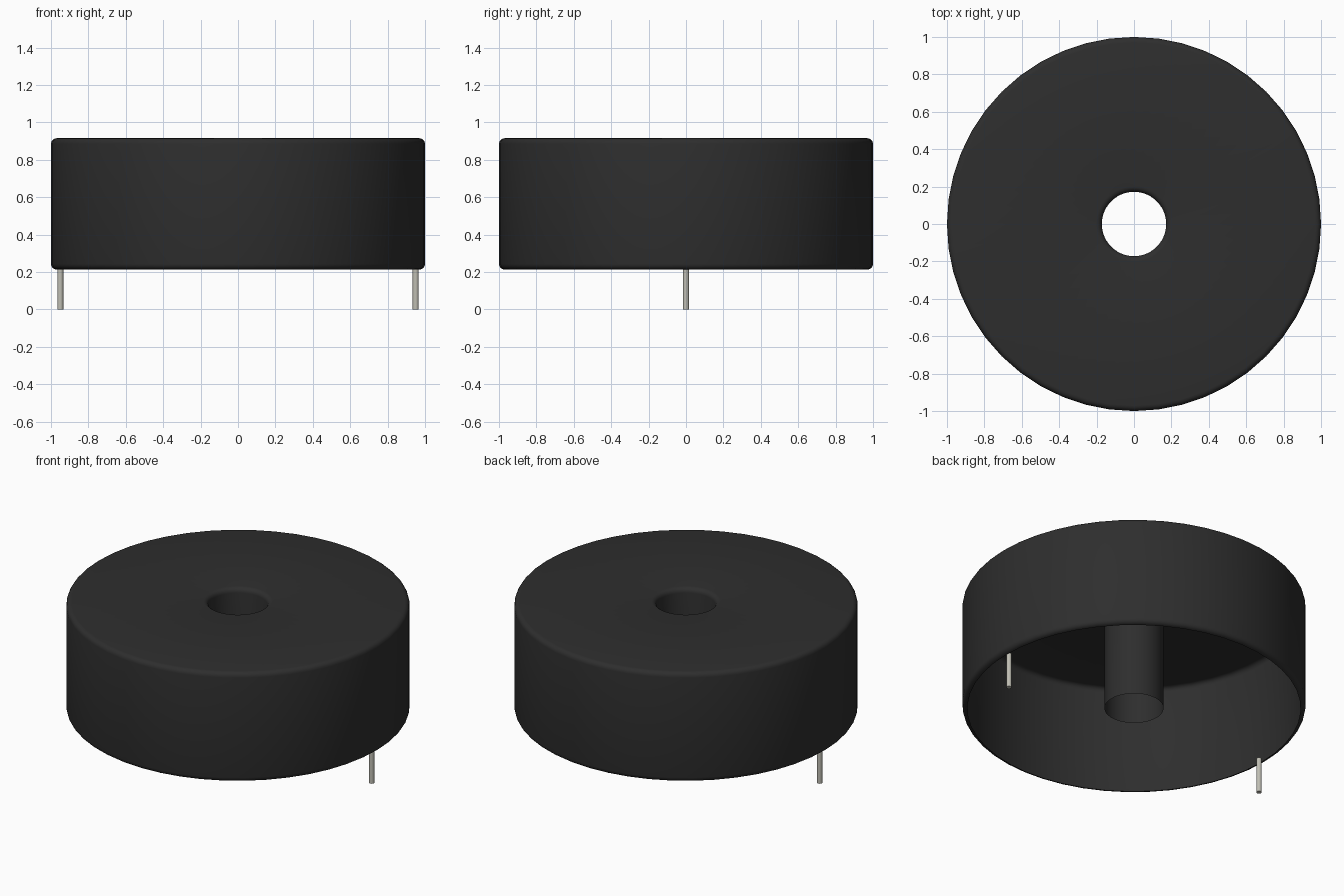
import bpy, bmesh, math

default = bpy.data.objects.get("Cube")
if default:
    bpy.data.objects.remove(default, do_unlink=True)


def make_material(name, rgb):
    mat = bpy.data.materials.new(name)
    mat.use_nodes = True
    color = (*rgb, 1.0)
    mat.diffuse_color = color
    mat.node_tree.nodes["Principled BSDF"].inputs["Base Color"].default_value = color
    return mat


def add_lathe(name, profile, segments, mat, location=(0, 0, 0)):
    """Turn an (r, z) profile around z; r = 0 closes to a point."""
    bm = bmesh.new()
    rings = []
    for r, z in profile:
        if r == 0:
            rings.append([bm.verts.new((0, 0, z))] * segments)
            continue
        angles = [math.tau * k / segments for k in range(segments)]
        rings.append([bm.verts.new((r * math.cos(a), r * math.sin(a), z)) for a in angles])
    for low, high in zip(rings, rings[1:]):
        for k in range(segments):
            n = (k + 1) % segments
            corners = dict.fromkeys((low[k], high[k], high[n], low[n]))
            bm.faces.new(list(corners))
    mesh = bpy.data.meshes.new(name)
    bm.to_mesh(mesh)
    bm.free()
    obj = bpy.data.objects.new(name, mesh)
    obj.location = location
    mesh.materials.append(mat)
    bpy.context.collection.objects.link(obj)
    bpy.ops.object.select_all(action="DESELECT")
    obj.select_set(True)
    bpy.context.view_layer.objects.active = obj
    bpy.ops.object.shade_smooth_by_angle(angle=math.radians(35))
    return obj


def fillet(cx, cz, radius, start, end, steps=4):
    """Points of a rounded corner, angles in degrees."""
    points = []
    for k in range(steps + 1):
        a = math.radians(start + (end - start) * k / steps)
        points.append((cx + radius * math.cos(a), cz + radius * math.sin(a)))
    return points


black = make_material("black plastic", (0.027, 0.027, 0.027))
metal = make_material("pin metal", (0.52, 0.51, 0.45))

BOTTOM, TOP = 0.213, 0.915
HOLE, EDGE = 0.172, 0.03

# Hollow case, open below: centre tube, top face, outer wall and rolled rim
profile = [(HOLE, BOTTOM)]
profile += fillet(HOLE + EDGE, TOP - EDGE, EDGE, 180, 90)
profile += fillet(1 - EDGE, TOP - EDGE, EDGE, 90, 0)
profile += fillet(1 - EDGE, BOTTOM + EDGE, EDGE, 0, -90)
add_lathe("case", profile, 48, black)

# Two contact pins under the rim
PIN_R, PIN_TOP = 0.016, 0.225
pin_profile = [(0, PIN_TOP), (PIN_R, PIN_TOP), (PIN_R, 0), (0, 0)]
for side, x in (("left", 0.95), ("right", -0.95)):
    add_lathe(side + "_pin", pin_profile, 16, metal, (x, 0, 0))
